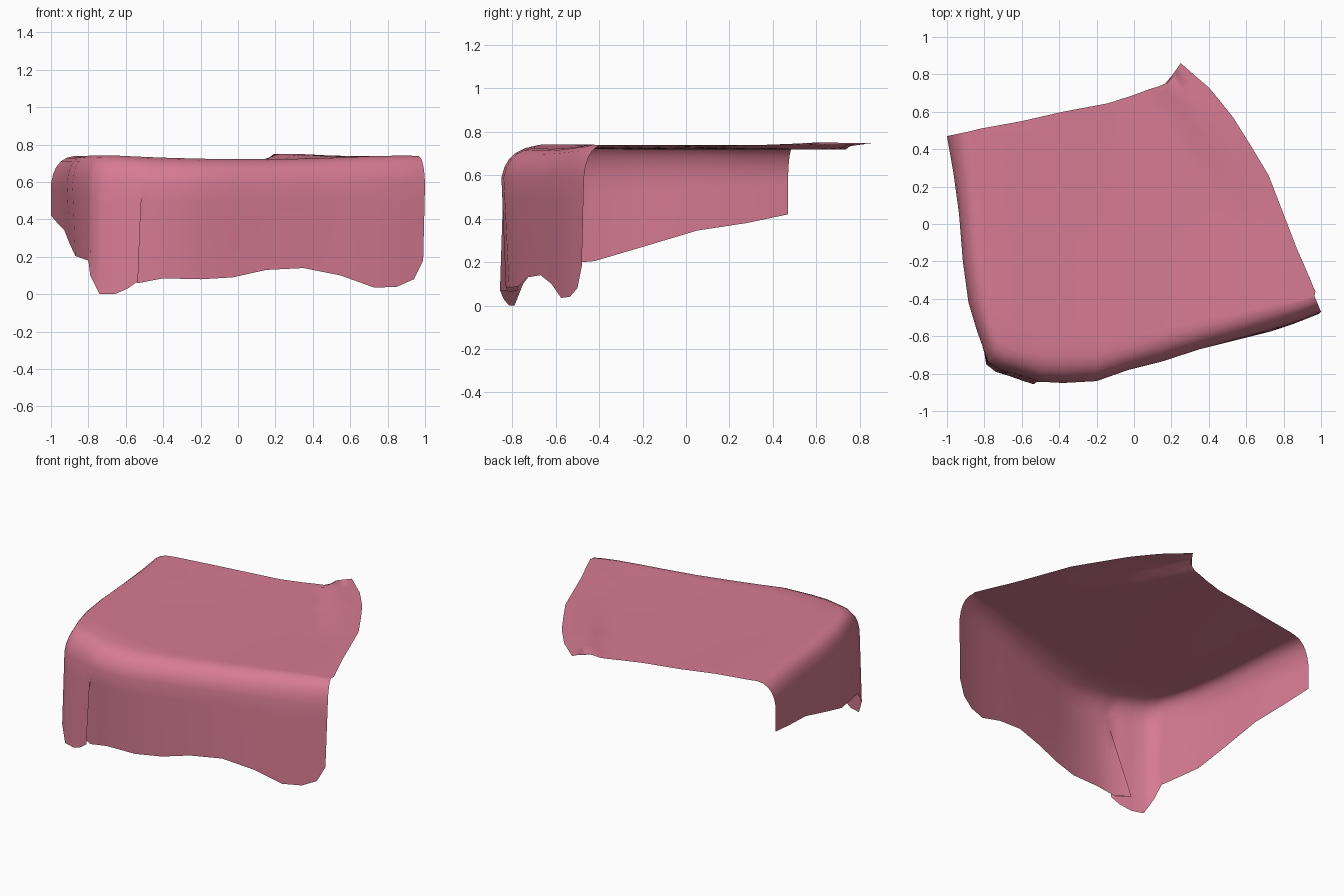
import bpy, bmesh, math
from mathutils import Vector

mat = bpy.data.materials.new("rose pink cloth")
mat.diffuse_color = (0.68, 0.20, 0.29, 1)

# Stations along the hanging sides, from back left round the corner to front right:
# free edge of the top (x, y), rim (x, y), side below the rim (x, y)
TOP = [
    (-.82, .51, -.88, .495, -1, .47), (-.60, .55, -.86, .28, -.965, .27),
    (-.38, .60, -.85, .07, -.935, .05), (-.14, .645, -.83, -.2, -.915, -.2),
    (.0, .69, -.80, -.4, -.885, -.42), (.08, .72, -.77, -.52, -.84, -.57),
    (.13, .735, -.74, -.60, -.80, -.68), (.165, .75, -.71, -.635, -.78, -.74),
    (.20, .79, -.67, -.66, -.72, -.78), (.25, .86, -.62, -.675, -.64, -.80),
    (.33, .79, -.56, -.685, -.56, -.825), (.40, .73, -.52, -.69, -.515, -.84),
    (.45, .67, -.50, -.692, -.495, -.845), (.49, .62, -.47, -.695, -.47, -.845),
    (.53, .57, -.38, -.70, -.38, -.85), (.63, .41, -.2, -.70, -.2, -.84),
    (.72, .26, -.04, -.66, -.03, -.78), (.77, .13, .13, -.61, .15, -.735),
    (.82, 0, .33, -.555, .35, -.67), (.87, -.13, .53, -.505, .55, -.615),
    (.91, -.22, .70, -.46, .73, -.565), (.94, -.29, .83, -.43, .86, -.525),
    (.96, -.34, .92, -.405, .95, -.49), (.97, -.36, .965, -.385, 1, -.47)]

# Hem points (x, y, z); the middle of the list doubles back to make the corner fold
HEM = [
    (-1, .47, .42), (-.965, .28, .38), (-.93, .05, .345), (-.90, -.2, .27),
    (-.87, -.42, .205), (-.83, -.58, .19), (-.80, -.69, .18), (-.79, -.75, .10),
    (-.74, -.79, 0), (-.66, -.815, 0), (-.59, -.84, .03), (-.535, -.857, .07),
    (-.63, -.775, .07), (-.53, -.82, .06), (-.4, -.83, .085), (-.2, -.815, .08),
    (-.03, -.77, .09), (.15, -.73, .13), (.35, -.67, .14), (.55, -.62, .10),
    (.73, -.575, .035), (.85, -.535, .04), (.94, -.50, .08), (.99, -.48, .18)]


def top_z(x, y):
    """Slight sag of the top plus the crease near the back right edge."""
    z = .718 + .02 * min(1, (x - .05) ** 2 / .5) + .006 * max(0, -y)
    d = ((x - .16) * .75 + (y - .75) * .39) / .845      # distance across the crease
    fade = max(0, min(1, (y - .1) / .5))
    if d > -.015:
        z += .03 * fade * min(1, (d + .015) / .05) * max(0, 1 - max(0, d - .08) / .3)
    return z


def column(top, hem):
    """Points from the free top edge over the rounded rim to the hem."""
    ox, oy, rx, ry, sx, sy = top
    pts = []
    n = 20
    for k in range(n + 1):
        t = (k / n) ** 1.5                              # denser near the free edge
        x, y = ox + (rx - ox) * t, oy + (ry - oy) * t
        pts.append(Vector((x, y, top_z(x, y))))
    rim, side, low = pts[-1], Vector((sx, sy, .59)), Vector(hem)
    ctrl = Vector((rx + (sx - rx) * .85, ry + (sy - ry) * .85, rim.z - .01))
    for k in range(1, 6):
        t = k / 5
        pts.append(rim * (1 - t) ** 2 + ctrl * 2 * t * (1 - t) + side * t * t)
    for k in range(1, 6):
        pts.append(side.lerp(low, k / 5))
    return pts


# Draped cloth sheet
bm = bmesh.new()
cols = [[bm.verts.new(p) for p in column(t, h)] for t, h in zip(TOP, HEM)]
for a, b in zip(cols, cols[1:]):
    for j in range(len(a) - 1):
        bm.faces.new((a[j], a[j + 1], b[j + 1], b[j]))
mesh = bpy.data.meshes.new("draped_cloth")
bm.to_mesh(mesh)
bm.free()
cloth = bpy.data.objects.new("draped_cloth", mesh)
bpy.context.collection.objects.link(cloth)
mesh.materials.append(mat)
bpy.context.view_layer.objects.active = cloth
cloth.select_set(True)
bpy.ops.object.shade_smooth_by_angle(angle=math.radians(70))
